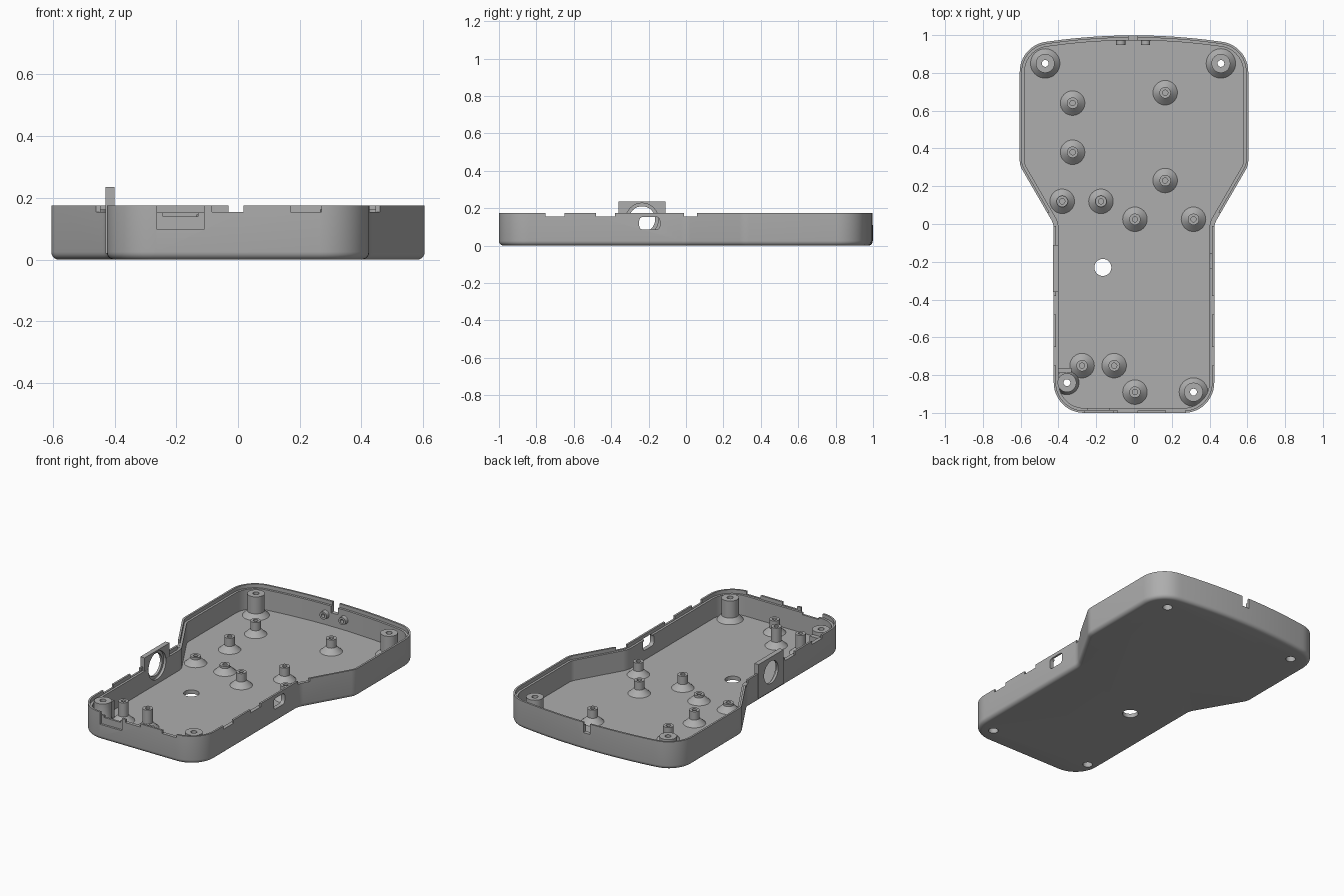
import bpy, bmesh, math
from mathutils import Vector, Matrix

if "Cube" in bpy.data.objects:
    bpy.data.objects.remove(bpy.data.objects["Cube"])

FLOOR, RIM, LEDGE, BOSS = 0.025, 0.175, 0.152, 0.162

gray = bpy.data.materials.new("plain gray")
gray.use_nodes = True
gray.diffuse_color = (0.42, 0.42, 0.42, 1)
gray.node_tree.nodes["Principled BSDF"].inputs["Base Color"].default_value = gray.diffuse_color


def loft(name, rings, capped=True, matrix=None):
    """Skin a stack of equal rings; capped ends, or last ring joined to first."""
    bm = bmesh.new()
    loops = [[bm.verts.new(p) for p in ring] for ring in rings]
    pairs = list(zip(loops, loops[1:]))
    if capped:
        bm.faces.new(loops[0])
        bm.faces.new(loops[-1])
    else:
        pairs.append((loops[-1], loops[0]))
    for a, b in pairs:
        for i in range(len(a)):
            j = (i + 1) % len(a)
            bm.faces.new((a[i], a[j], b[j], b[i]))
    if matrix:
        bm.transform(matrix)
    bmesh.ops.recalc_face_normals(bm, faces=bm.faces)
    mesh = bpy.data.meshes.new(name)
    bm.to_mesh(mesh)
    bm.free()
    mesh.materials.append(gray)
    obj = bpy.data.objects.new(name, mesh)
    bpy.context.collection.objects.link(obj)
    return obj


def lathe(name, profile, at=(0, 0, 0), axis="Z", capped=True, n=32):
    """Turn a radius/height profile about an axis."""
    rings = [[(r * math.cos(math.tau * i / n), r * math.sin(math.tau * i / n), z)
              for i in range(n)] for r, z in profile]
    turn = {"Z": Matrix(), "X": Matrix.Rotation(math.pi / 2, 4, "Y"),
            "Y": Matrix.Rotation(-math.pi / 2, 4, "X")}[axis]
    return loft(name, rings, capped, Matrix.Translation(at) @ turn)


def box(name, x, y, z):
    rings = [[(x[0], y[0], h), (x[1], y[0], h), (x[1], y[1], h), (x[0], y[1], h)] for h in z]
    return loft(name, rings)


def rounded(corners, steps=12):
    """Closed outline with an arc at every corner (x, y, radius)."""
    out = []
    for i, (x, y, r) in enumerate(corners):
        p = Vector((x, y))
        a = (Vector(corners[i - 1][:2]) - p).normalized()
        b = (Vector(corners[(i + 1) % len(corners)][:2]) - p).normalized()
        half = a.angle(b) / 2
        c = p + (a + b).normalized() * r / math.sin(half)
        t = r / math.tan(half)
        start, end = p + a * t - c, p + b * t - c
        sweep = math.atan2(start.x * end.y - start.y * end.x, start.dot(end))
        out += [c + Matrix.Rotation(sweep * k / steps, 2) @ start for k in range(steps + 1)]
    return out


def inset(points, d, z):
    ring = []
    for i, p in enumerate(points):
        t = (points[(i + 1) % len(points)] - points[i - 1]).normalized()
        ring.append((p.x - t.y * d, p.y + t.x * d, z))
    return ring


def combine(target, tools, operation):
    """Apply booleans and discard the tool objects."""
    for tool in tools:
        mod = target.modifiers.new(tool.name, "BOOLEAN")
        mod.operation, mod.solver, mod.object = operation, "EXACT", tool
        tool.hide_render = True
    graph = bpy.context.evaluated_depsgraph_get()
    mesh = bpy.data.meshes.new_from_object(target.evaluated_get(graph))
    target.modifiers.clear()
    target.data = mesh
    for tool in tools:
        bpy.data.objects.remove(tool)


# Case outline: narrow grip in front, wide head with a bowed back edge
side = [(0.425, -1, 0.16), (0.425, 0, 0.1), (0.605, 0.31, 0.1), (0.605, 0.945, 0.16)]
outline = rounded(side + [(0, 1.03, 3.2)] + [(-x, y, r) for x, y, r in reversed(side)])

# Tray with rounded underside, walls and a stepped rim
R = 0.025
rings = []
for k in range(6):
    a = math.pi / 2 * k / 5
    rings.append(inset(outline, R * (1 - math.sin(a)), R * (1 - math.cos(a))))
for d, z in [(0, RIM), (0.012, RIM), (0.012, LEDGE), (0.026, LEDGE), (0.026, FLOOR)]:
    rings.append(inset(outline, d, z))
tray = loft("tray", rings)

# Raised plate for the round side port
PORT = (-0.42, -0.235, 0.14)
combine(tray, [box("port_plate", (-0.43, -0.4), (-0.36, -0.11), (0.02, 0.235))], "UNION")

screws = [(-0.47, 0.85, 0.078), (0.46, 0.85, 0.078), (-0.355, -0.84, 0.064), (0.315, -0.89, 0.076)]
cuts = [lathe("port_hole", [(0.07, -0.1), (0.07, 0.1)], PORT, "X", n=48),
        lathe("port_recess", [(0.087, 0.005), (0.087, 0.1)], PORT, "X", n=48),
        lathe("floor_hole", [(0.045, -0.1), (0.045, 0.1)], (-0.165, -0.23, 0))]
cuts += [lathe("screw_hole", [(0.028, -0.1), (0.028, 0.06)], (x, y, 0)) for x, y, r in screws]
# Side notches on both walls
for s in (-1, 1):
    for y in [(-0.75, -0.65), (-0.48, -0.38), (-0.01, 0.06)]:
        cuts.append(box("side_notch", sorted((s * 0.36, s * 0.52)), y, (0.155, 0.3)))
# Front notches, connector recess, back cable slot and side window
cuts += [box("front_notch", x, (-1.1, -0.95), (0.155, 0.3)) for x in [(-0.085, 0.018), (0.17, 0.27)]]
cuts += [box("connector_recess", (-0.263, -0.11), (-1.1, -0.987), (0.097, 0.3)),
         box("connector_slot", (-0.243, -0.13), (-1.1, -0.95), (0.14, 0.3)),
         box("cable_slot", (-0.03, 0.018), (0.94, 1.1), (0.11, 0.3))]
window = rounded([(-0.25, 0.085, 0.02), (-0.14, 0.085, 0.02),
                  (-0.14, 0.153, 0.02), (-0.25, 0.153, 0.02)], 4)
cuts.append(loft("side_window", [[(x, p.x, p.y) for p in window] for x in (0.38, 0.45)]))
combine(tray, cuts, "DIFFERENCE")
parts = [tray]

# Hollow corner screw bosses with flared feet
for x, y, r in screws:
    profile = [(0.028, FLOOR), (r, FLOOR), (0.05, FLOOR + 0.03), (0.05, BOSS),
               (0.018, BOSS), (0.018, 0.07), (0.028, 0.07)]
    parts.append(lathe("screw_boss", profile, (x, y, 0), capped=False))

# Board standoffs with flared feet and pilot holes, grouped by height
standoffs = {0.147: [(-0.275, -0.75), (-0.105, -0.75)],
             0.072: [(-0.38, 0.12), (-0.175, 0.12)],
             0.11: [(-0.325, 0.64), (0.165, 0.695), (-0.325, 0.38), (0.165, 0.23),
                    (0.005, 0.025), (0.315, 0.025), (0.005, -0.89)]}
for top, places in standoffs.items():
    for x, y in places:
        profile = [(0.065, FLOOR - 0.005), (0.065, FLOOR), (0.03, FLOOR + 0.033),
                   (0.03, top), (0.014, top), (0.014, top - 0.03)]
        parts.append(lathe("standoff", profile, (x, y, 0)))

# Cable clamp studs inside the back wall
for x in (-0.07, 0.062):
    profile = [(0.012, 0.025), (0.012, 0), (0.024, 0), (0.024, 0.02), (0.03, 0.03), (0.03, 0.038)]
    parts.append(lathe("clamp_stud", profile, (x, 0.948, 0.09), "Y"))

# Rib beside the front right boss
parts.append(box("boss_rib", (-0.405, -0.33), (-0.79, -0.762), (FLOOR - 0.005, 0.14)))

bpy.ops.object.select_all(action="DESELECT")
for obj in parts:
    obj.select_set(True)
bpy.context.view_layer.objects.active = tray
bpy.ops.object.shade_smooth_by_angle(angle=math.radians(30))
